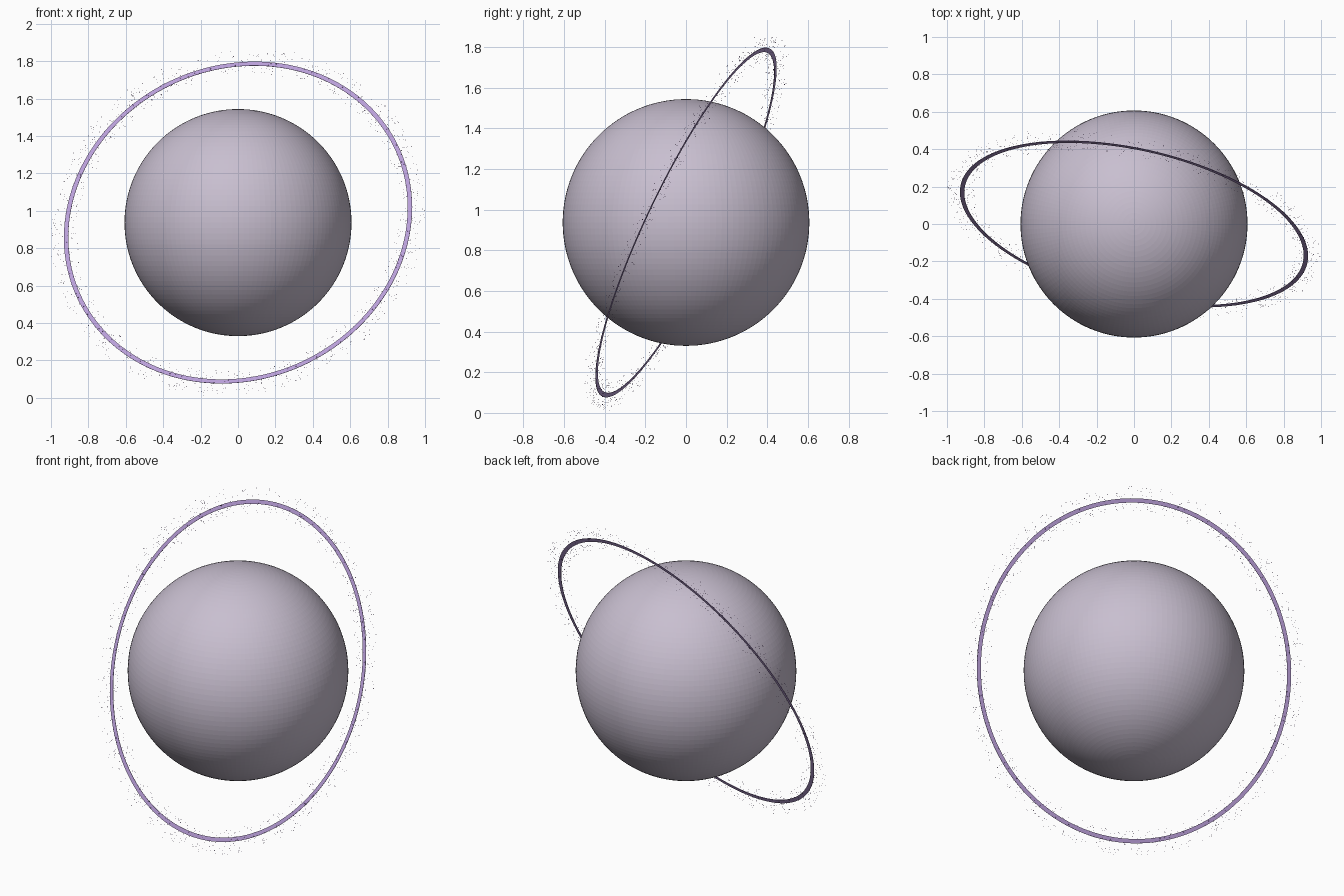
import bpy, bmesh, math, random
from mathutils import Vector, Matrix

cube = bpy.data.objects.get("Cube")
if cube:
    bpy.data.objects.remove(cube, do_unlink=True)

random.seed(7)
CENTRE = Vector((0, 0, 0.937))
RING_NORMAL = Vector((-0.2, -0.883, 0.424)).normalized()
TILT = Matrix.Translation(CENTRE) @ RING_NORMAL.to_track_quat('Z', 'Y').to_matrix().to_4x4()


def material(name, rgb):
    mat = bpy.data.materials.new(name)
    mat.use_nodes = True
    colour = (*rgb, 1)
    mat.diffuse_color = colour
    mat.node_tree.nodes["Principled BSDF"].inputs["Base Color"].default_value = colour
    return mat


def finish(name, bm, mat, matrix):
    mesh = bpy.data.meshes.new(name)
    bm.to_mesh(mesh)
    bm.free()
    mesh.materials.append(mat)
    obj = bpy.data.objects.new(name, mesh)
    obj.matrix_world = matrix
    bpy.context.collection.objects.link(obj)
    return obj


stone = material("pale lilac grey", (0.58, 0.52, 0.63))
violet = material("light violet", (0.48, 0.34, 0.68))
dust = material("dark violet", (0.28, 0.16, 0.43))

# Planet: finely faceted ball
bm = bmesh.new()
bmesh.ops.create_uvsphere(bm, u_segments=128, v_segments=64, radius=0.607)
finish("planet", bm, stone, Matrix.Translation(CENTRE))

# Ring: thin flat band swept around the tilted axis
bm = bmesh.new()
profile = [bm.verts.new((r, 0, z)) for r, z in
           ((0.926, -0.001), (0.95, -0.001), (0.95, 0.001), (0.926, 0.001))]
edges = [bm.edges.new((profile[i], profile[(i + 1) % 4])) for i in range(4)]
bmesh.ops.spin(bm, geom=profile + edges, cent=(0, 0, 0), axis=(0, 0, 1),
               angle=math.tau, steps=160, use_merge=True)
bmesh.ops.remove_doubles(bm, verts=bm.verts, dist=0.0001)
bmesh.ops.recalc_face_normals(bm, faces=bm.faces)
finish("ring", bm, violet, TILT)

# Dust: tiny grains scattered in a loose belt about the ring
bm = bmesh.new()
for _ in range(1400):
    angle = random.uniform(0, math.tau)
    radius = random.uniform(0.88, 1.02)
    place = Vector((radius * math.cos(angle), radius * math.sin(angle),
                    random.uniform(-0.035, 0.035)))
    bmesh.ops.create_icosphere(bm, subdivisions=1, radius=random.uniform(0.001, 0.0024),
                               matrix=Matrix.Translation(place))
finish("ring_dust", bm, dust, TILT)
